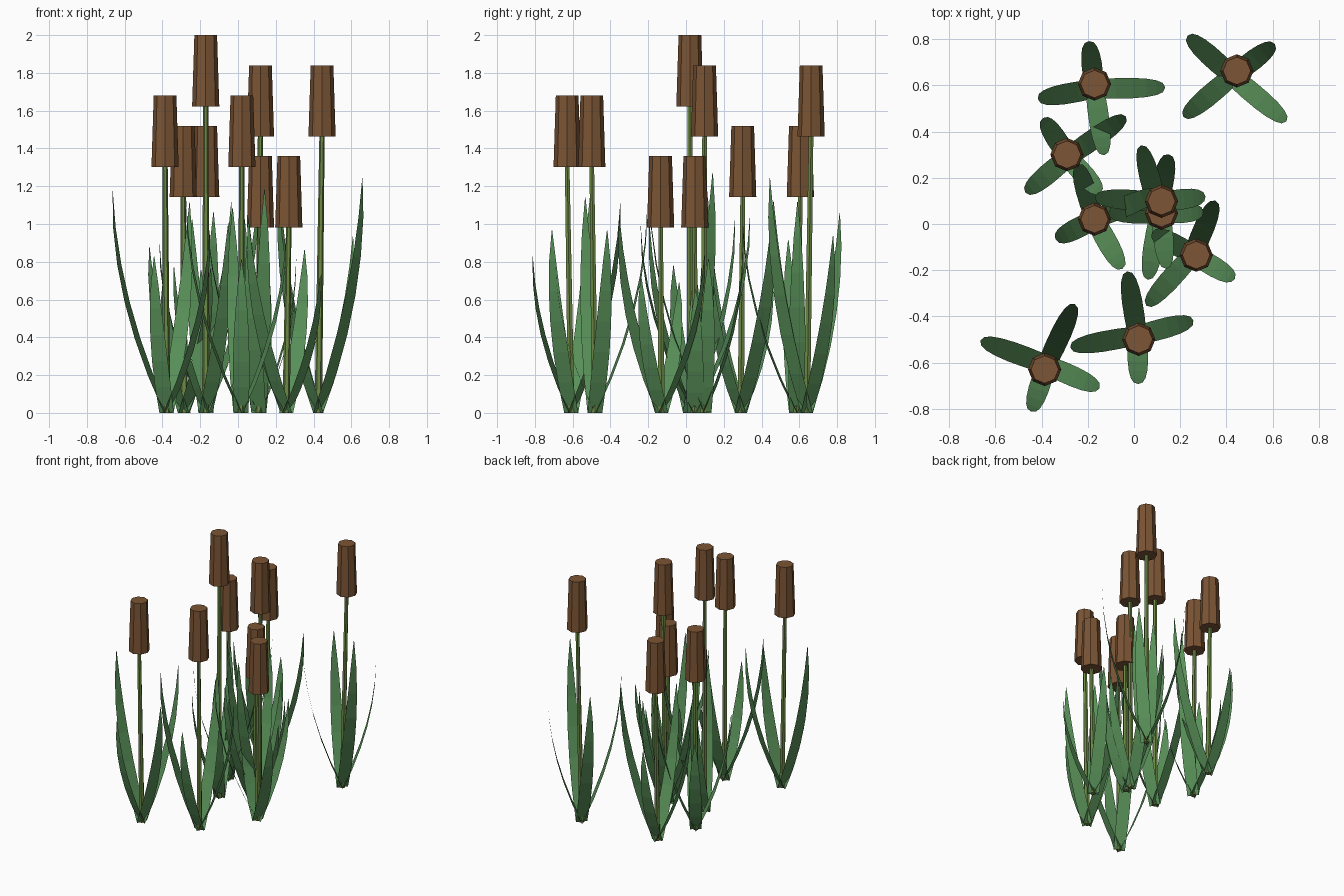
import bpy, bmesh, math
from mathutils import Vector

if "Cube" in bpy.data.objects:
    bpy.data.objects.remove(bpy.data.objects["Cube"])


def material(name, rgb):
    m = bpy.data.materials.new(name)
    m.diffuse_color = (*rgb, 1)
    m.use_nodes = True
    m.node_tree.nodes["Principled BSDF"].inputs["Base Color"].default_value = m.diffuse_color
    return m


LEAF = material("leaf_green", (0.10, 0.28, 0.10))
STEM = material("stem_green", (0.15, 0.25, 0.06))
HEAD = material("seed_brown", (0.20, 0.09, 0.035))


def finish(name, bm, mat):
    mesh = bpy.data.meshes.new(name)
    bm.to_mesh(mesh)
    bm.free()
    mesh.materials.append(mat)
    bpy.context.collection.objects.link(bpy.data.objects.new(name, mesh))


def polar(r, angle):
    return Vector((r * math.cos(angle), r * math.sin(angle), 0))


def tapered(name, a, b, r1, r2, sides, mat):
    # Frustum between two points; rings stay horizontal
    bm = bmesh.new()
    low, high = [[bm.verts.new(p + polar(r, math.tau * i / sides)) for i in range(sides)]
                 for p, r in ((a, r1), (b, r2))]
    for i in range(sides):
        j = (i + 1) % sides
        bm.faces.new((low[i], low[j], high[j], high[i]))
    bm.faces.new(low[::-1])
    bm.faces.new(high)
    finish(name, bm, mat)


WIDTHS = [0.080, 0.088, 0.088, 0.080, 0.064, 0.040, 0.003]


def leaf(name, base, angle, reach, height):
    # Flat strip that leans outwards and curves up to vertical
    bm = bmesh.new()
    side = polar(1, angle + math.pi / 2)
    rows = []
    for i, w in enumerate(WIDTHS):
        t = i / (len(WIDTHS) - 1)
        c = base + polar(reach * (1 - (1 - t) ** 1.9), angle)
        c.z = height * t
        rows.append([bm.verts.new(c + side * s * w / 2) for s in (-1, 1)])
    for p, q in zip(rows, rows[1:]):
        bm.faces.new((p[0], p[1], q[1], q[0]))
    finish(name, bm, LEAF)


# Each plant: base x, base y, top height, leaf directions in degrees, leaf reaches
PLANTS = [
    (-0.17, 0.585, 1.52, (1, 97, 190, 278), (.305, .207, .25, .29)),
    (0.425, 0.64, 1.84, (37, 138, 220, 320), (.23, .26, .275, .305)),
    (-0.285, 0.29, 1.52, (35, 123, 220, 312), (.305, .20, .24, .21)),
    (-0.17, 0.02, 2.0, (23, 107, 207, 299), (.31, .25, .19, .245)),
    (0.11, 0.095, 1.84, (7, 79, 176, 276), (.20, .21, .28, .29)),
    (0.11, 0.045, 1.36, (2, 105, 179, 260), (.19, .305, .22, .29)),
    (0.255, -0.13, 1.36, (67, 152, 228, 329), (.25, .20, .30, .21)),
    (0.015, -0.482, 1.68, (15, 99, 190, 271), (.25, .28, .295, .21)),
    (-0.378, -0.608, 1.68, (65, 160, 252, 336), (.288, .304, .214, .25)),
]

for n, (x, y, top, angles, reaches) in enumerate(PLANTS, 1):
    base = Vector((x, y, 0))
    head_top = base * 1.035 + Vector((0.005, 0, top))
    head_low = head_top - Vector((0, 0, 0.378))
    steepness = min(4.1, 3.45 + 1.3 * (top - 1.36))  # taller plants have taller leaves
    tapered(f"stem_{n}", base, head_low + Vector((0, 0, 0.02)), 0.02, 0.014, 6, STEM)
    tapered(f"seed_head_{n}", head_low, head_top, 0.072, 0.06, 8, HEAD)
    for k, (a, r) in enumerate(zip(angles, reaches), 1):
        leaf(f"leaf_{n}_{k}", base, math.radians(a), r, r * steepness)
